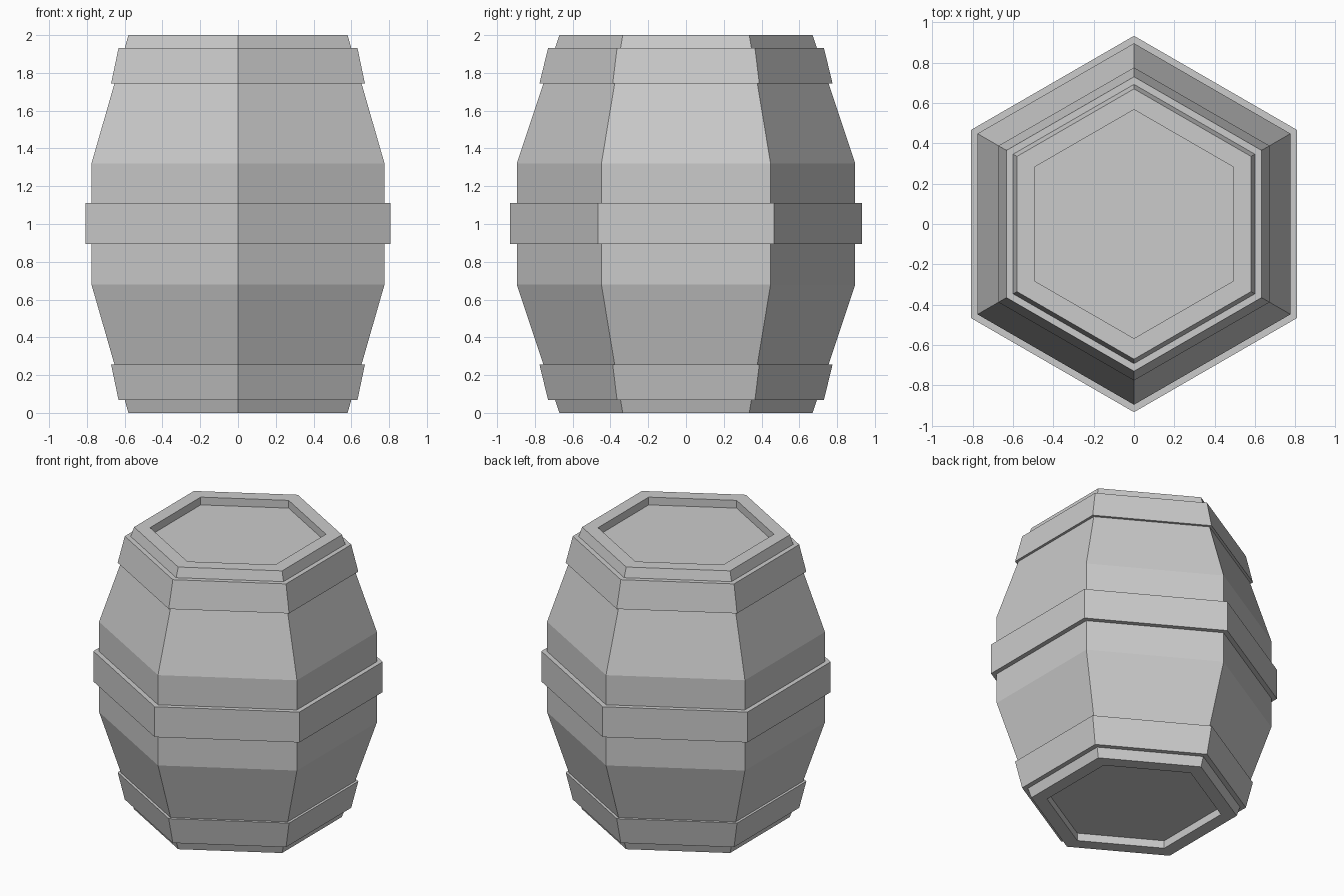
import bpy, bmesh
from math import cos, sin, pi

if "Cube" in bpy.data.objects:
    bpy.data.objects.remove(bpy.data.objects["Cube"])

SIDES = 6


def lathe(name, profile, ring=False):
    """Sweep (radius, z) points round a hexagon; a ring closes on itself, otherwise the ends are capped."""
    bm = bmesh.new()
    loops = []
    for r, z in profile:
        loops.append([bm.verts.new((r * cos(pi / 2 + 2 * pi * i / SIDES),
                                    r * sin(pi / 2 + 2 * pi * i / SIDES), z))
                      for i in range(SIDES)])
    pairs = list(zip(loops, loops[1:]))
    if ring:
        pairs.append((loops[-1], loops[0]))
    else:
        bm.faces.new(loops[0])
        bm.faces.new(loops[-1])
    for a, b in pairs:
        for i in range(SIDES):
            j = (i + 1) % SIDES
            bm.faces.new((a[i], a[j], b[j], b[i]))
    bmesh.ops.recalc_face_normals(bm, faces=bm.faces)
    mesh = bpy.data.meshes.new(name)
    bm.to_mesh(mesh)
    bm.free()
    obj = bpy.data.objects.new(name, mesh)
    bpy.context.collection.objects.link(obj)
    return obj


def flip(profile):
    """Mirror a profile about mid height."""
    return [(r, 2 - z) for r, z in reversed(profile)]


# Barrel body with recessed lids at both ends
lower = [(0.567, 0.055), (0.567, 0), (0.67, 0), (0.896, 0.68)]
lathe("barrel_body", lower + flip(lower))

# Middle hoop
lathe("middle_hoop", [(0.88, 0.895), (0.933, 0.895), (0.933, 1.11), (0.88, 1.11)], ring=True)

# Tapered end hoops
top = [(0.74, 1.743), (0.776, 1.743), (0.73, 1.933), (0.68, 1.933)]
lathe("top_hoop", top, ring=True)
lathe("bottom_hoop", flip(top), ring=True)
